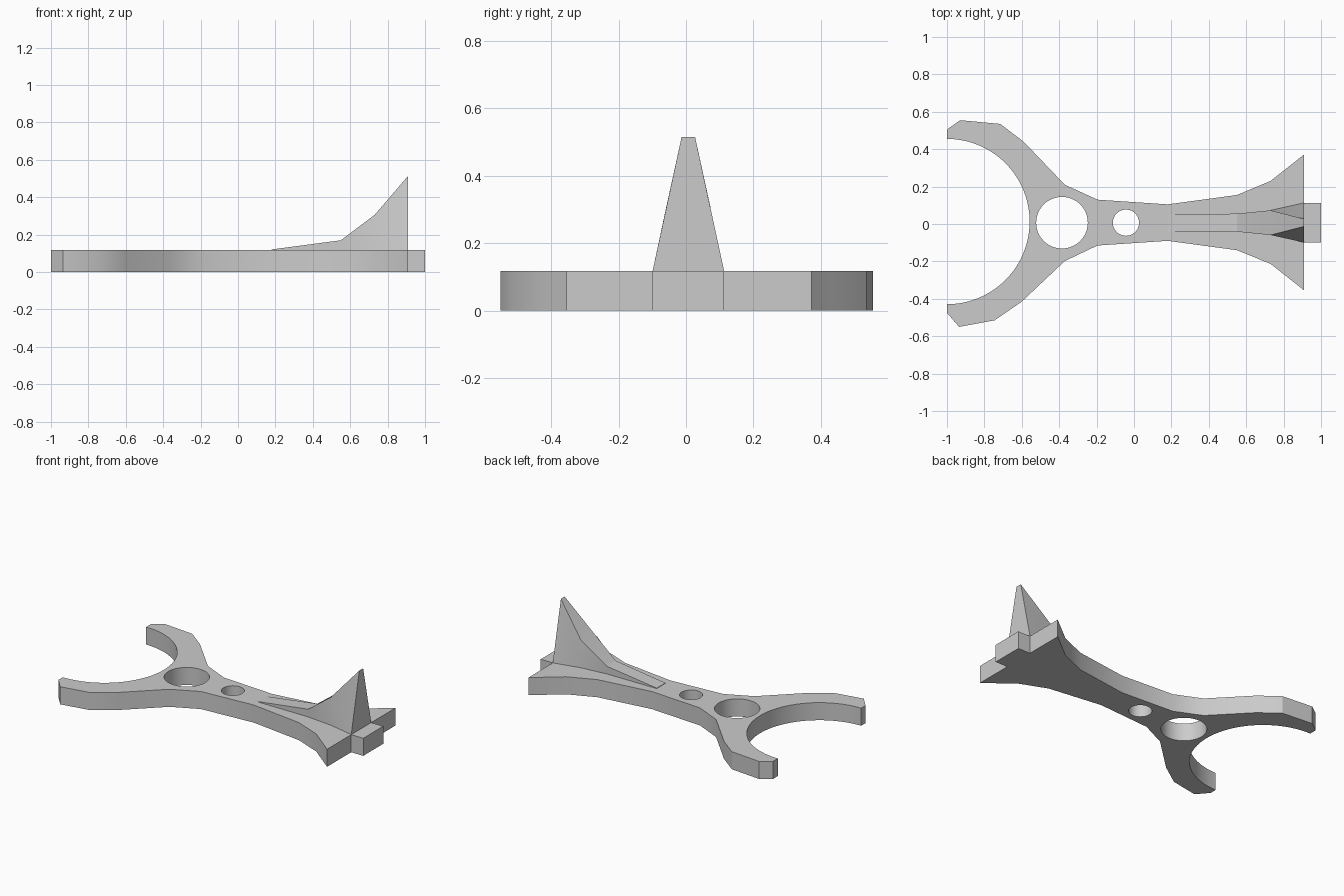
import bpy
import bmesh
from math import cos, sin, pi, radians

cube = bpy.data.objects.get("Cube")
if cube:
    bpy.data.objects.remove(cube)

THICK = 0.118    # plate thickness
MID = 0.007      # y of the long axis

grey = bpy.data.materials.new("plain grey")
grey.use_nodes = True
colour = (0.6, 0.6, 0.6, 1)
grey.diffuse_color = colour
grey.node_tree.nodes["Principled BSDF"].inputs["Base Color"].default_value = colour


def finish(name, bm):
    """Turn a bmesh into a shaded object."""
    bmesh.ops.recalc_face_normals(bm, faces=bm.faces[:])
    mesh = bpy.data.meshes.new(name)
    bm.to_mesh(mesh)
    bm.free()
    mesh.materials.append(grey)
    obj = bpy.data.objects.new(name, mesh)
    bpy.context.collection.objects.link(obj)
    bpy.ops.object.select_all(action='DESELECT')
    obj.select_set(True)
    bpy.context.view_layer.objects.active = obj
    bpy.ops.object.shade_smooth_by_angle(angle=radians(25))
    return obj


def arc(cx, cy, r, start, end, steps):
    return [(cx + r * cos(start + (end - start) * i / steps),
             cy + r * sin(start + (end - start) * i / steps))
            for i in range(steps + 1)]


def add_loop(bm, points):
    verts = [bm.verts.new((x, y, 0)) for x, y in points]
    for a, b in zip(verts, verts[1:] + verts[:1]):
        bm.edges.new((a, b))


# Flat plate: forked end, waist, flared tail with a stub
left_side = [(-1, .505), (-.93, .555), (-.715, .535), (-.59, .44), (-.37, .21),
             (-.195, .13), (.18, .105), (.55, .155), (.73, .23), (.91, .372)]
stub = [(.91, .112), (1, .112), (1, -.1), (.91, -.1)]
right_side = [(.91, -.355), (.73, -.213), (.55, -.14), (.18, -.09), (-.195, -.115),
              (-.37, -.198), (-.6, -.415), (-.745, -.515), (-.935, -.55), (-1, -.475)]
fork = arc(-1, .013, .442, -pi / 2, pi / 2, 40)

bm = bmesh.new()
add_loop(bm, left_side + stub + right_side + fork)
# Round holes along the axis
for x, radius in ((-.385, .138), (-.043, .07)):
    add_loop(bm, arc(x, MID, radius, 0, 2 * pi, 48)[:-1])
bmesh.ops.triangle_fill(bm, edges=bm.edges[:], use_beauty=True)
top = bmesh.ops.extrude_face_region(bm, geom=bm.faces[:], use_keep_orig=True)
bmesh.ops.translate(bm, vec=(0, 0, THICK),
                    verts=[g for g in top["geom"] if isinstance(g, bmesh.types.BMVert)])
finish("plate", bm)

# Tail fin lofted through sections: x, base half width, top half width, top z
sections = [(.18, .046, .046, .121), (.55, .048, .048, .17),
            (.73, .066, .066, .305), (.91, .106, .02, .515)]
bm = bmesh.new()
rings = [[bm.verts.new((x, MID + y, z)) for y, z in
          ((-base, THICK), (base, THICK), (tip, height), (-tip, height))]
         for x, base, tip, height in sections]
for a, b in zip(rings, rings[1:]):
    for i in range(4):
        j = (i + 1) % 4
        bm.faces.new((a[i], a[j], b[j], b[i]))
bm.faces.new(rings[0])
bm.faces.new(rings[-1])
finish("tail_fin", bm)
